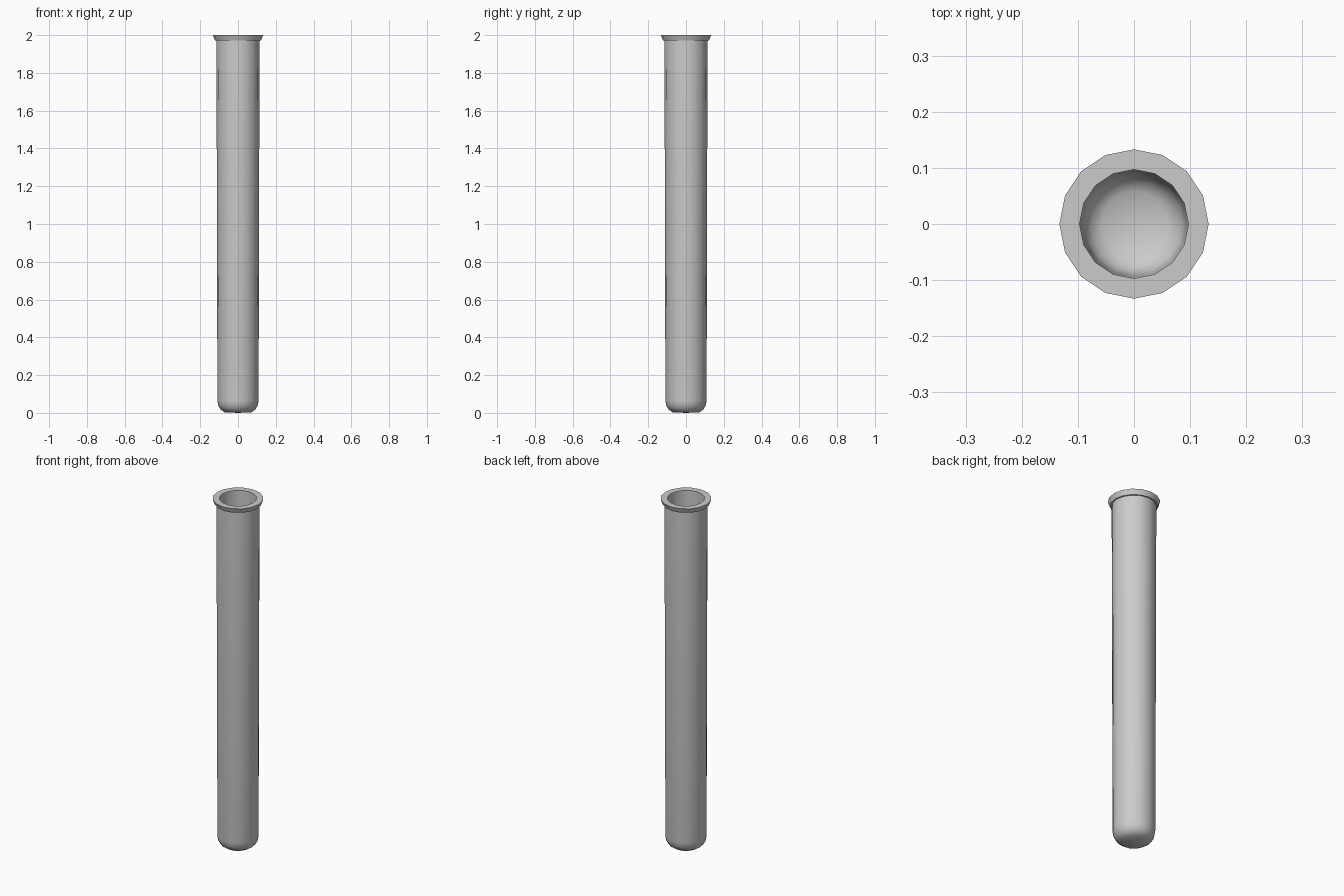
import bpy, bmesh, math

if "Cube" in bpy.data.objects:
    bpy.data.objects.remove(bpy.data.objects["Cube"])

SIDES = 16

# Profile (radius, height): outer base -> flared lip -> inner wall -> inner floor
profile = [
    (0.0, 0.0), (0.07, 0.003), (0.092, 0.018), (0.105, 0.04), (0.109, 0.065),
    (0.114, 1.972), (0.122, 1.972), (0.133, 2.0),
    (0.097, 2.0), (0.092, 0.07), (0.088, 0.05), (0.077, 0.032), (0.058, 0.02),
    (0.0, 0.017),
]


def lathe(name, points, sides):
    bm = bmesh.new()
    rings = []
    for r, z in points:
        if r == 0:
            rings.append([bm.verts.new((0, 0, z))] * sides)
        else:
            rings.append([bm.verts.new((r * math.cos(math.tau * i / sides),
                                        r * math.sin(math.tau * i / sides), z))
                          for i in range(sides)])
    for a, b in zip(rings, rings[1:]):
        for i in range(sides):
            j = (i + 1) % sides
            corners = list(dict.fromkeys((a[i], a[j], b[j], b[i])))
            bm.faces.new(corners)
    bmesh.ops.recalc_face_normals(bm, faces=bm.faces)
    mesh = bpy.data.meshes.new(name)
    bm.to_mesh(mesh)
    bm.free()
    obj = bpy.data.objects.new(name, mesh)
    bpy.context.collection.objects.link(obj)
    bpy.context.view_layer.objects.active = obj
    obj.select_set(True)
    bpy.ops.object.shade_smooth_by_angle(angle=math.radians(40))
    return obj


# Hollow tube with rounded base and flared lip
lathe("test_tube", profile, SIDES)
